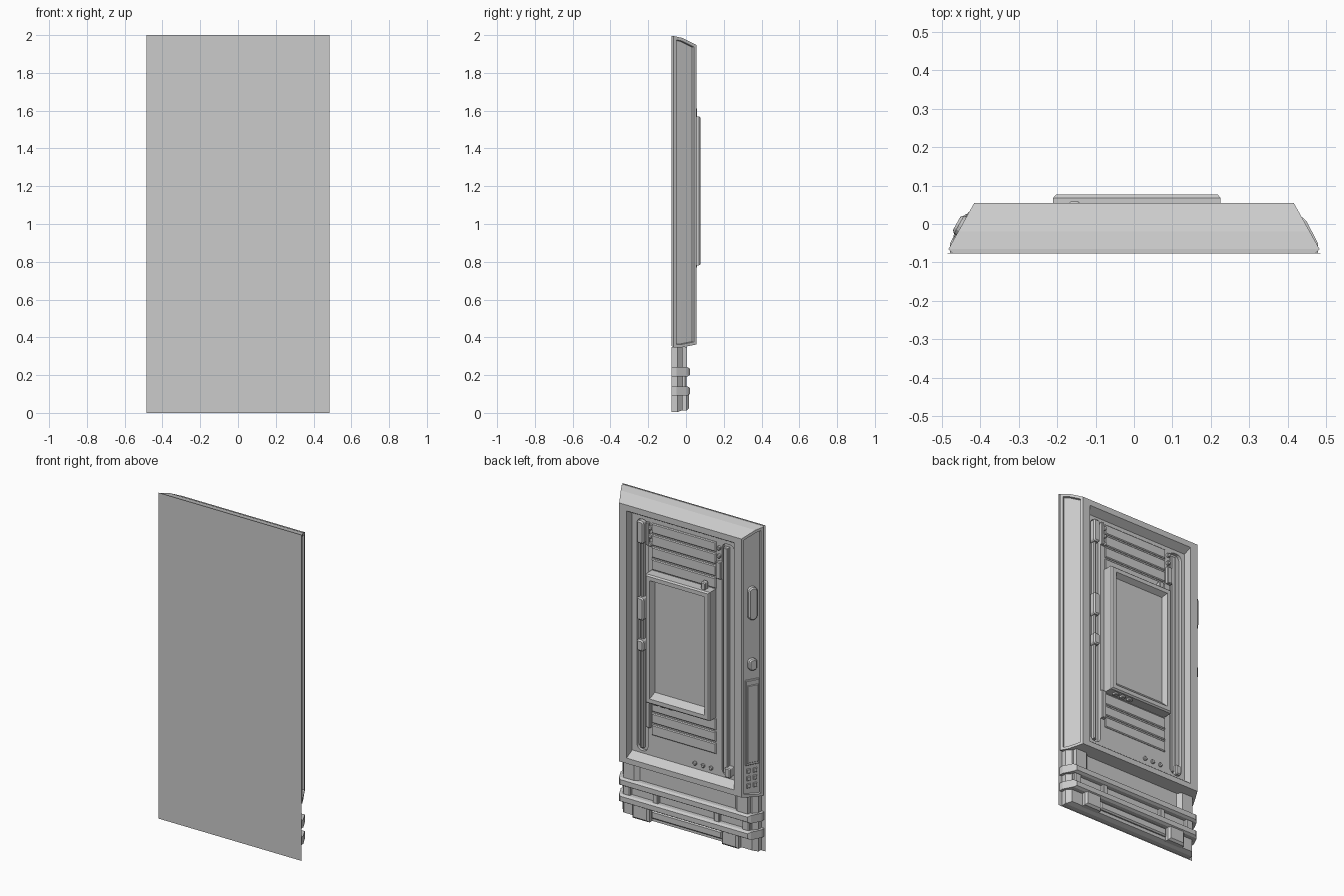
import bpy, bmesh, math
from mathutils import Vector

if "Cube" in bpy.data.objects:
    bpy.data.objects.remove(bpy.data.objects["Cube"])


def ring(x0, x1, z0, z1, y, r, seg):
    """Rectangle in the xz plane with optional rounded corners."""
    if r <= 0:
        return [(x0, y, z0), (x1, y, z0), (x1, y, z1), (x0, y, z1)]
    pts = []
    corners = [(x0 + r, z0 + r, 180), (x1 - r, z0 + r, 270), (x1 - r, z1 - r, 0), (x0 + r, z1 - r, 90)]
    for cx, cz, a0 in corners:
        for i in range(seg + 1):
            a = math.radians(a0 + 90 * i / seg)
            pts.append((cx + r * math.cos(a), y, cz + r * math.sin(a)))
    return pts


def loft(name, rings, r=0, seg=3, side_inset=False):
    """Join rings (x0, x1, z0, z1, y) running along y into a closed solid."""
    bm = bmesh.new()
    loops = []
    for i, q in enumerate(rings):
        rr = r[i] if isinstance(r, (list, tuple)) else r
        loops.append([bm.verts.new(p) for p in ring(*q, rr, seg)])
    n = len(loops[0])
    for a, b in zip(loops, loops[1:]):
        for i in range(n):
            bm.faces.new((a[i], a[(i + 1) % n], b[(i + 1) % n], b[i]))
    bm.faces.new(loops[0])
    bm.faces.new(loops[-1])
    bmesh.ops.recalc_face_normals(bm, faces=bm.faces[:])
    if side_inset:
        for s in (-1, 1):
            bm.normal_update()
            fs = [f for f in bm.faces if f.normal.x * s > 0.8
                  and f.calc_center_median().x * s > 0.4]
            bmesh.ops.inset_region(bm, faces=fs, thickness=0.016, depth=0, use_even_offset=True)
            bmesh.ops.inset_region(bm, faces=fs, thickness=0.003, depth=-0.012, use_even_offset=True)
    me = bpy.data.meshes.new(name)
    bm.to_mesh(me)
    bm.free()
    ob = bpy.data.objects.new(name, me)
    bpy.context.collection.objects.link(ob)
    return ob


def chip(name, x0, x1, z0, z1, y0, y1, c=0.004, r=0.0):
    """Block rising from y0 to y1 with a chamfered back face."""
    return loft(name, [(x0, x1, z0, z1, y0), (x0, x1, z0, z1, y1 - c),
                       (x0 + c, x1 - c, z0 + c, z1 - c, y1)],
                [r, r, max(r - c, 0.001) if r else 0])


def sym(h, z0, z1, y):
    return (-h, h, z0, z1, y)


FLOOR, FRONT = 0.01, -0.077

# Flat front sheet
loft("front_sheet", [sym(.485, 0, 2, FRONT), sym(.485, 0, 2, FRONT + .001)])

# Upper housing: tapered shell with recessed back and side panels
body = loft("housing", [
    sym(.470, .355, 1.995, FRONT), sym(.482, .347, 1.995, -.065),
    sym(.4569, .347, 1.985, -.02), sym(.415, .362, 1.948, .055),
    sym(.365, .395, 1.912, .055), sym(.358, .43, 1.885, FLOOR)], side_inset=True)

# Rounded grooves running down both sides of the recess
for s, x0, x1 in (("left", .252, .325), ("right", -.335, -.252)):
    cut = loft("groove_cutter_" + s, [(x0, x1, .445, 1.865, -.01), (x0, x1, .445, 1.865, .03)], .03, 4)
    cut.hide_render = True
    cut.hide_viewport = True
    m = body.modifiers.new("groove", 'BOOLEAN')
    m.object, m.operation, m.solver = cut, 'DIFFERENCE', 'EXACT'

# Conduit with couplings in one groove
chip("conduit", .282, .302, .46, 1.85, -.01, .014, .006)
for z0, z1 in ((1.72, 1.86), (1.25, 1.39), (1.06, 1.13)):
    chip("coupling", .27, .316, z0, z1, -.01, .032, .008, .015)

# Rail and end caps in the opposite groove
chip("rail", -.292, -.262, .455, 1.84, -.01, .014)
chip("rail_cap", -.318, -.28, .44, .50, -.01, .03, .006, .008)
chip("rail_clamp", -.255, -.222, 1.645, 1.75, FLOOR, .03)
chip("side_latch_low", .226, .254, .605, .78, FLOOR, .03)
chip("side_latch_high", .236, .256, 1.72, 1.86, FLOOR, .026)

# Slats above and below the display
for z0, z1 in ((1.80, 1.86), (1.725, 1.79), (1.65, 1.715), (1.575, 1.64), (.705, .775), (.635, .695), (.56, .625)):
    chip("slat", -.215, .222, z0, z1, FLOOR, .018, .005)
for z in (1.83, 1.78, 1.73):
    for x in (-.235, .228):
        chip("rivet", x - .011, x + .011, z - .012, z + .012, FLOOR, .026, .004, .008)
for x in (-.07, -.125, -.18):
    chip("indicator_stud", x - .012, x + .012, .452, .476, FLOOR, .022, .004, .011)

# Display block with a sunken screen
loft("display", [
    (-.21, .225, .78, 1.57, FLOOR), (-.21, .225, .78, 1.57, .068),
    (-.202, .217, .788, 1.562, .077), (-.178, .193, .812, 1.538, .077),
    (-.165, .18, .845, 1.52, .045)])
chip("display_knob", -.17, -.14, 1.565, 1.615, .03, .058, .005, .01)
for x in (.17, .12, .07):
    chip("display_button", x - .014, x + .014, .768, .785, .035, .058)

# Controls on the slanted side: local x runs across it, local y points outward
def side_chip(name, x0, x1, z0, z1, y1, c, r=0.0):
    ob = chip(name, x0, x1, z0, z1, -.014, y1, c, r)
    ob.location = (-.4485, -.005, 0)
    ob.rotation_euler.z = math.atan2(.12, .067)

side_chip("side_handle", -.027, .027, 1.44, 1.64, .014, .007, .024)
side_chip("side_knob", -.025, .025, 1.13, 1.20, .014, .007, .02)
side_chip("side_cover", -.042, .042, .55, 1.07, .002, .003)
side_chip("side_cover_panel", -.034, .034, .565, 1.04, .006, .003)
for z in (.51, .465, .42):
    for x in (-.02, .02):
        side_chip("side_key", x - .012, x + .012, z - .013, z + .013, -.004, .003)

# Lower skirt behind the sheet
loft("skirt", [sym(.46, .004, .35, FRONT), sym(.46, .004, .35, -.045), sym(.435, .015, .35, -.018)])

# Two wraparound bumper bars
for z0, z1 in ((.193, .242), (.092, .140)):
    loft("bumper_bar", [sym(.478, z0, z1, FRONT), sym(.478, z0, z1, -.05), sym(.448, z0, z1, .008),
                        sym(.432, z0 + .009, z1 - .009, .022)])

# Corner brackets, posts and feet
for s in (-1, 1):
    def pair(a, b):
        return sorted((s * a, s * b))
    a, b = pair(.345, .445)
    c, d = pair(.325, .425)
    loft("corner_bracket", [(a, b, .22, .35, -.05), (c, d, .22, .35, -.018), (*pair(.35, .42), .22, .35, .004)])
    chip("bar_post", *pair(.19, .225), .12, .21, -.03, .002)
    chip("foot", *pair(.245, .36), .012, .115, -.03, .015, .012)
    chip("side_post", *pair(.38, .43), .12, .21, -.03, .002, .006)
chip("lower_rail", -.24, .24, .035, .085, -.03, -.002, .008)
